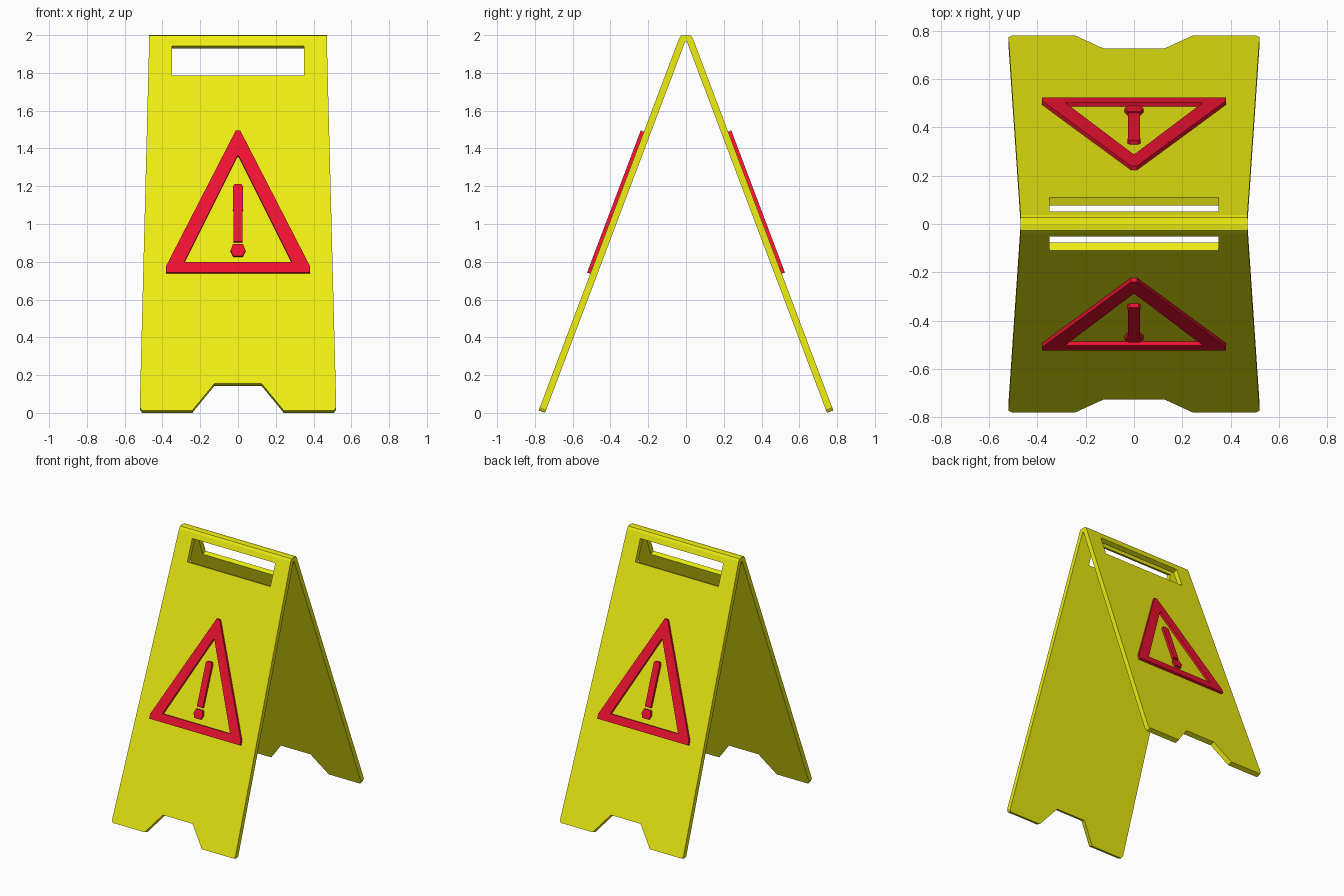
import bpy, bmesh
from math import atan2, cos, sin, pi
from mathutils import Matrix

if "Cube" in bpy.data.objects:
    bpy.data.objects.remove(bpy.data.objects["Cube"])

# Overall slope of each leaf, measured on its outer face
FOOT_Y, FOOT_Z, TOP_Y, TOP_Z = 0.78, 0.013, 0.0375, 1.98
LEAN = atan2(FOOT_Y - TOP_Y, TOP_Z - FOOT_Z)
PANEL_T, SIGN_T = 0.036, 0.018


def material(name, color):
    m = bpy.data.materials.new(name)
    m.diffuse_color = color
    m.use_nodes = True
    m.node_tree.nodes["Principled BSDF"].inputs["Base Color"].default_value = m.diffuse_color
    return m


yellow = material("yellow_plastic", (0.85, 0.85, 0.006, 1))
red = material("red_sign", (0.85, 0.006, 0.03, 1))


def plate(name, loops, z0, z1, matrix, mat):
    """Fill outline loops (later ones are holes) and extrude from z0 to z1."""
    bm = bmesh.new()
    edges = []
    for loop in loops:
        vs = [bm.verts.new((x, y, z0)) for x, y in loop]
        edges += [bm.edges.new((vs[i - 1], vs[i])) for i in range(len(vs))]
    bmesh.ops.triangle_fill(bm, use_beauty=True, edges=edges)
    ext = bmesh.ops.extrude_face_region(bm, geom=bm.faces[:], use_keep_orig=True)
    moved = [g for g in ext["geom"] if isinstance(g, bmesh.types.BMVert)]
    bmesh.ops.translate(bm, verts=moved, vec=(0, 0, z1 - z0))
    bmesh.ops.recalc_face_normals(bm, faces=bm.faces[:])
    me = bpy.data.meshes.new(name)
    bm.to_mesh(me)
    bm.free()
    me.materials.append(mat)
    ob = bpy.data.objects.new(name, me)
    ob.matrix_world = matrix
    bpy.context.collection.objects.link(ob)
    return ob


def mirrored(half):
    """Complete a right-hand half outline symmetrically."""
    return half + [(-x, y) for x, y in reversed(half) if x > 0]


def along(loop, lift=0.0):
    """Convert front-view heights to distances along the leaf."""
    return [(x, (z - FOOT_Z - lift * sin(LEAN)) / cos(LEAN)) for x, z in loop]


# Outlines as seen from the front (x, z)
leaf = mirrored([(0.125, 0.155), (0.242, FOOT_Z), (0.508, FOOT_Z),
                 (0.52, 0.03), (0.47, TOP_Z)])
slot = mirrored([(0.35, 1.787), (0.35, 1.943)])
tri_outer = mirrored([(0.382, 0.743), (0.382, 0.775), (0.012, 1.495)])
tri_inner = mirrored([(0.285, 0.798), (0.004, 1.36)])
bar = mirrored([(0.024, 0.908), (0.026, 1.2), (0.018, 1.213)])
dot = mirrored([(0.025, 0.831), (0.039, 0.86), (0.027, 0.893)])

# Two leaves with raised warning signs
base = Matrix.Translation((0, -FOOT_Y, FOOT_Z)) @ Matrix.Rotation(pi / 2 - LEAN, 4, 'X')
for side, turn in (("front", 0), ("back", pi)):
    m = Matrix.Rotation(turn, 4, 'Z') @ base
    plate(side + "_panel", [along(leaf), along(slot)], -PANEL_T, 0, m, yellow)
    for part, loops in (("warning_triangle", [tri_outer, tri_inner]),
                        ("exclamation_bar", [bar]), ("exclamation_dot", [dot])):
        plate(side + "_" + part, [along(l, SIGN_T) for l in loops],
              -0.002, SIGN_T, m, red)

# Hinge cap joining the leaves along the top
iy = TOP_Y - PANEL_T * cos(LEAN)
iz = TOP_Z - PANEL_T * sin(LEAN)
cap = mirrored([(iy, iz), (TOP_Y, TOP_Z), (0.026, 1.997), (0, 2.0)])
plate("hinge_cap", [cap], -0.47, 0.47,
      Matrix.Rotation(pi / 2, 4, 'Z') @ Matrix.Rotation(pi / 2, 4, 'X'), yellow)
